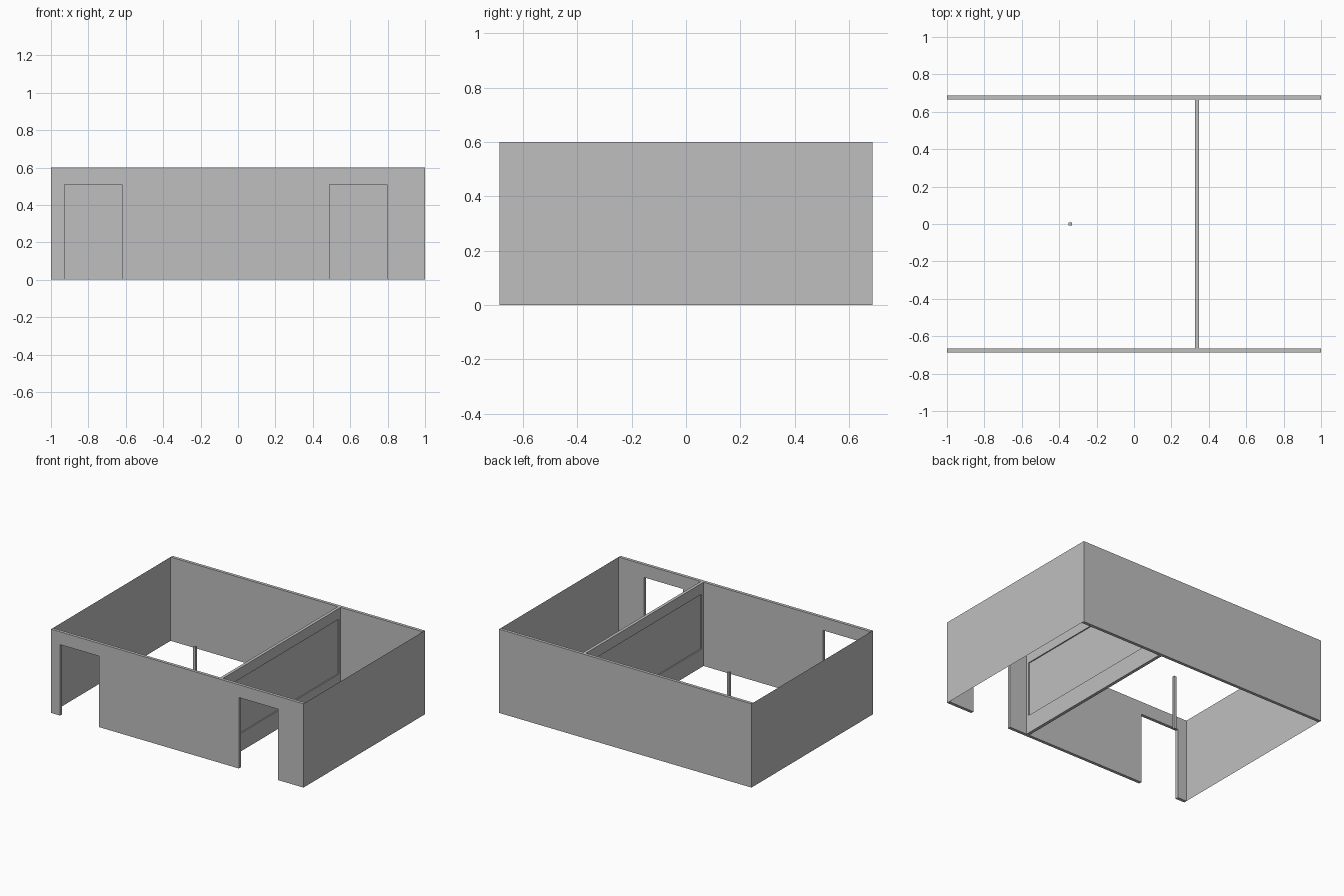
import bpy
import bmesh
from mathutils import Vector

cube = bpy.data.objects.get("Cube")
if cube:
    bpy.data.objects.remove(cube, do_unlink=True)

HALF_X, HALF_Y, HEIGHT, THICK = 1.0, 0.687, 0.6, 0.022
INNER_Y = HALF_Y - THICK

grey = bpy.data.materials.new("plain_grey")
grey.use_nodes = True
colour = (0.52, 0.52, 0.52, 1)
grey.diffuse_color = colour
grey.node_tree.nodes["Principled BSDF"].inputs["Base Color"].default_value = colour


def finish(name, bm):
    mesh = bpy.data.meshes.new(name)
    bm.to_mesh(mesh)
    bm.free()
    mesh.materials.append(grey)
    obj = bpy.data.objects.new(name, mesh)
    bpy.context.collection.objects.link(obj)
    return obj


def box_mesh(low, high):
    low, high = Vector(low), Vector(high)
    bm = bmesh.new()
    bmesh.ops.create_cube(bm, size=1)
    bmesh.ops.scale(bm, vec=high - low, verts=bm.verts)
    bmesh.ops.translate(bm, vec=(low + high) / 2, verts=bm.verts)
    return bm


def wall_from_outline(name, outline, y, depth):
    """Extrude an x-z outline along y."""
    bm = bmesh.new()
    face = bm.faces.new([bm.verts.new((x, y, z)) for x, z in outline])
    if depth:
        result = bmesh.ops.extrude_face_region(bm, geom=[face], use_keep_orig=True)
        moved = [v for v in result["geom"] if isinstance(v, bmesh.types.BMVert)]
        bmesh.ops.translate(bm, vec=(0, depth, 0), verts=moved)
    bmesh.ops.recalc_face_normals(bm, faces=bm.faces)
    return finish(name, bm)


# Front wall with two doorways open to the ground
outline = [(-HALF_X, 0)]
for left, right in ((-0.928, -0.62), (0.488, 0.797)):
    outline += [(left, 0), (left, 0.508), (right, 0.508), (right, 0)]
outline += [(HALF_X, 0), (HALF_X, HEIGHT), (-HALF_X, HEIGHT)]
wall_from_outline("front_wall", outline, -HALF_Y, THICK)

# Back wall
finish("back_wall", box_mesh((-HALF_X, INNER_Y, 0), (HALF_X, HALF_Y, HEIGHT)))

# Paper-thin side walls
for name, side in (("right_wall", -1), ("left_wall", 1)):
    bm = bmesh.new()
    corners = [(-HALF_Y, 0), (HALF_Y, 0), (HALF_Y, HEIGHT), (-HALF_Y, HEIGHT)]
    face = bm.faces.new([bm.verts.new((side * HALF_X, y, z)) for y, z in corners])
    if side < 0:
        face.normal_flip()
    finish(name, bm)

# Partition with a recessed panel on both faces
bm = box_mesh((0.326, -INNER_Y, 0), (0.348, INNER_Y, HEIGHT))
for face in [f for f in bm.faces if abs(f.normal.x) > 0.9]:
    inward = -face.normal.copy()
    bmesh.ops.inset_region(bm, faces=[face], thickness=0.03)
    for v in face.verts:
        v.co.z = 0.13 if v.co.z < HEIGHT / 2 else 0.523
    result = bmesh.ops.extrude_discrete_faces(bm, faces=[face])
    panel = result["faces"][0]
    bmesh.ops.translate(bm, vec=inward * 0.008, verts=panel.verts)
finish("partition_wall", bm)

# Free-standing post
finish("post", box_mesh((-0.349, -0.009, 0), (-0.331, 0.009, 0.39)))
